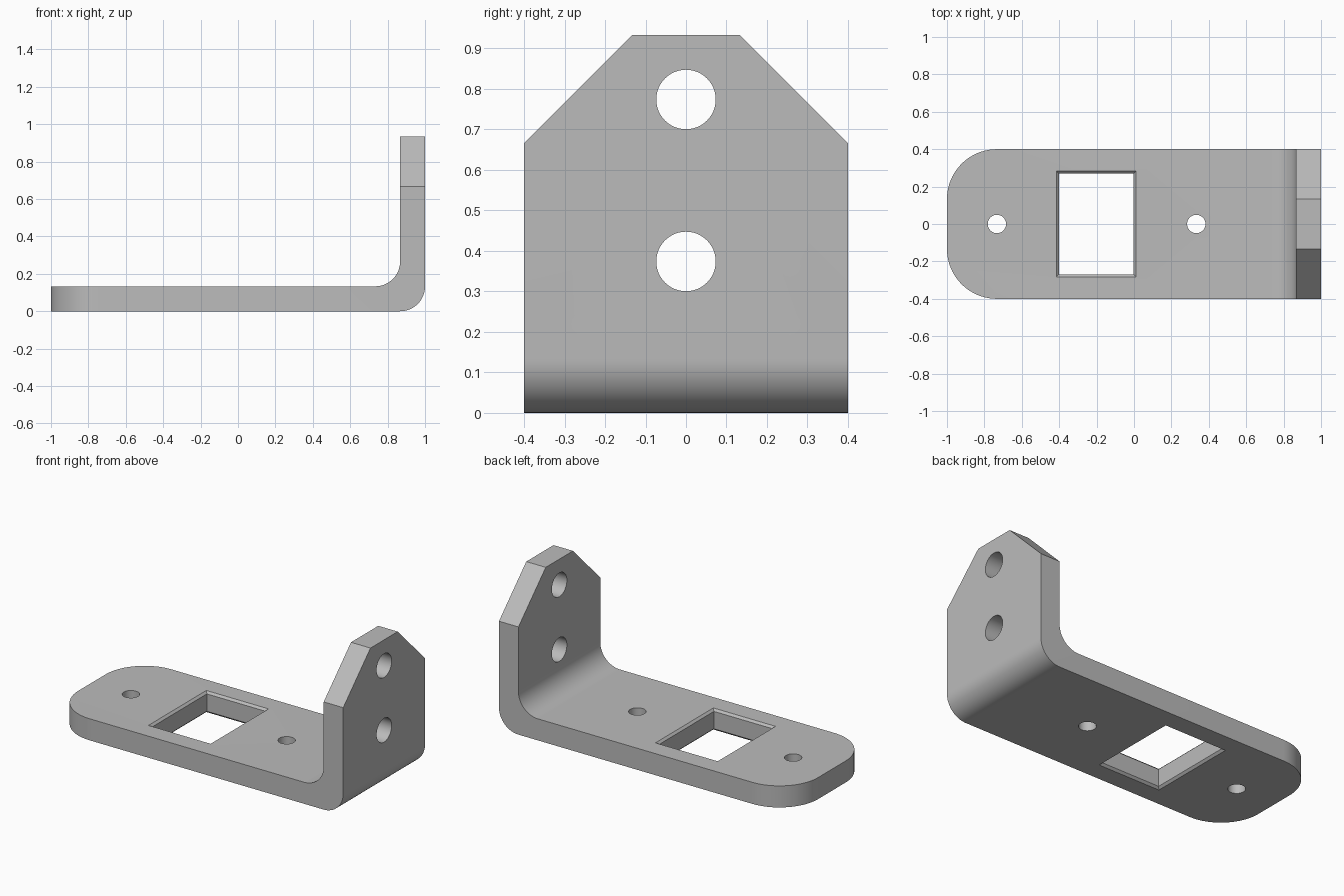
import bpy, bmesh, math
from mathutils import Matrix

T = 2 / 15          # plate thickness and bend radius
HALF = 0.4          # half the width
TOP = 0.933         # height of the upright

cube = bpy.data.objects.get("Cube")
if cube:
    bpy.data.objects.remove(cube, do_unlink=True)

steel = bpy.data.materials.new("plain_grey")
steel.use_nodes = True
grey = (0.5, 0.5, 0.5, 1)
steel.diffuse_color = grey
steel.node_tree.nodes["Principled BSDF"].inputs["Base Color"].default_value = grey


def make_object(name, bm):
    bmesh.ops.recalc_face_normals(bm, faces=bm.faces)
    mesh = bpy.data.meshes.new(name)
    bm.to_mesh(mesh)
    bm.free()
    mesh.materials.append(steel)
    obj = bpy.data.objects.new(name, mesh)
    bpy.context.collection.objects.link(obj)
    return obj


def bevel_where(bm, axis, test, size, segments):
    """Bevel the edges that run along one axis and whose midpoint passes the test."""
    picked = []
    for e in bm.edges:
        d = e.verts[1].co - e.verts[0].co
        mid = (e.verts[0].co + e.verts[1].co) / 2
        if abs(d[axis]) > 0.99 * d.length and test(mid):
            picked.append(e)
    bmesh.ops.bevel(bm, geom=picked, offset=size, offset_type='OFFSET',
                    segments=segments, profile=0.5, affect='EDGES')


# Bracket: L profile drawn out across the width
bm = bmesh.new()
profile = [(-1, 0), (1, 0), (1, TOP), (1 - T, TOP), (1 - T, T), (-1, T)]
face = bm.faces.new([bm.verts.new((x, -HALF, z)) for x, z in profile])
drawn = bmesh.ops.extrude_face_region(bm, geom=[face])
for v in drawn["geom"]:
    if isinstance(v, bmesh.types.BMVert):
        v.co.y = HALF
bmesh.ops.recalc_face_normals(bm, faces=bm.faces)

# Bend, rounded end and clipped top corners
bevel_where(bm, 1, lambda m: m.x > 0.8 and m.z < 0.2, T, 16)
bevel_where(bm, 2, lambda m: m.x < -0.9, 2 * T, 20)
bevel_where(bm, 0, lambda m: m.z > 0.9, 2 * T, 1)
bracket = make_object("bracket", bm)


def cut(cutter):
    cutter.hide_render = True
    cutter.hide_set(True)
    mod = bracket.modifiers.new(cutter.name, 'BOOLEAN')
    mod.operation = 'DIFFERENCE'
    mod.solver = 'EXACT'
    mod.object = cutter


def round_cutter(name, radius, place, sideways):
    bm = bmesh.new()
    turn = Matrix.Rotation(math.pi / 2 if sideways else 0, 4, 'Y')
    bmesh.ops.create_cone(bm, cap_ends=True, segments=48, radius1=radius, radius2=radius,
                          depth=0.3, matrix=Matrix.Translation(place) @ turn)
    cut(make_object(name, bm))


# Screw holes in the base and larger holes in the upright
for name, x in (("end_hole_cutter", -0.733), ("middle_hole_cutter", 0.333)):
    round_cutter(name, 0.049, (x, 0, T / 2), False)
for name, z in (("upper_hole_cutter", 0.774), ("lower_hole_cutter", 0.374)):
    round_cutter(name, 0.0735, (1 - T / 2, 0, z), True)

# Window in the base, with its rims slightly eased
bm = bmesh.new()
EASE = 0.013
rings = []
for z, grow in ((-0.05, EASE), (0, EASE), (EASE, 0), (T - EASE, 0), (T, EASE), (T + 0.05, EASE)):
    w, h = 0.2 + grow, 0.27 + grow
    rings.append([bm.verts.new((-0.202 + sx * w, sy * h, z))
                  for sx, sy in ((-1, -1), (1, -1), (1, 1), (-1, 1))])
for low, high in zip(rings, rings[1:]):
    for i in range(4):
        j = (i + 1) % 4
        bm.faces.new((low[i], low[j], high[j], high[i]))
bm.faces.new(rings[0])
bm.faces.new(rings[-1])
cut(make_object("window_cutter", bm))

# Apply the cuts and shade
bpy.ops.object.select_all(action='DESELECT')
bracket.select_set(True)
bpy.context.view_layer.objects.active = bracket
for mod in list(bracket.modifiers):
    bpy.ops.object.modifier_apply(modifier=mod.name)
for obj in [o for o in bpy.data.objects if o.name.endswith("_cutter")]:
    bpy.data.objects.remove(obj, do_unlink=True)
bpy.ops.object.shade_smooth_by_angle(angle=math.radians(30))
